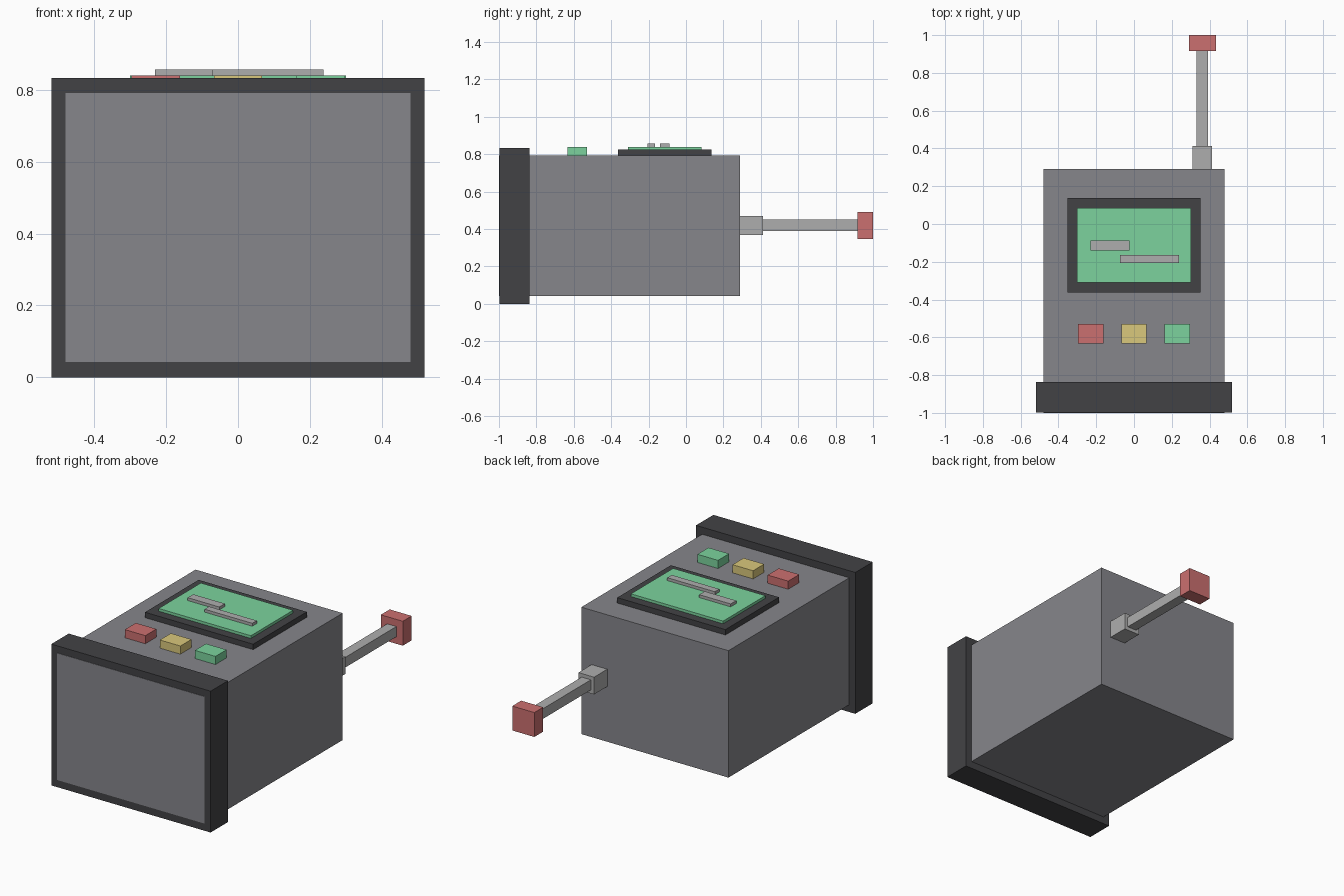
import bpy
import bmesh

if "Cube" in bpy.data.objects:
    bpy.data.objects.remove(bpy.data.objects["Cube"])


def material(name, rgb):
    m = bpy.data.materials.new(name)
    m.diffuse_color = (*rgb, 1)
    m.use_nodes = True
    m.node_tree.nodes["Principled BSDF"].inputs["Base Color"].default_value = m.diffuse_color
    return m


CASE = material("case_grey", (0.24, 0.24, 0.26))
DARK = material("dark_trim", (0.055, 0.055, 0.06))
METAL = material("light_metal", (0.42, 0.42, 0.42))
RED = material("red", (0.6, 0.16, 0.16))
YELLOW = material("yellow", (0.7, 0.58, 0.2))
GREEN = material("green", (0.2, 0.65, 0.34))


def box(name, x, y, z, mat):
    """Box from (min, max) ranges along each axis."""
    bm = bmesh.new()
    bmesh.ops.create_cube(bm, size=1)
    for v in bm.verts:
        v.co = [r[0] if c < 0 else r[1] for c, r in zip(v.co, (x, y, z))]
    mesh = bpy.data.meshes.new(name)
    bm.to_mesh(mesh)
    bm.free()
    mesh.materials.append(mat)
    obj = bpy.data.objects.new(name, mesh)
    bpy.context.collection.objects.link(obj)
    return obj


# Case and front bumper; the case face sits a hair proud of the bumper
TOP = 0.792
box("case", (-0.48, 0.48), (-1.0, 0.29), (0.043, TOP), CASE)
box("front_bumper", (-0.52, 0.52), (-0.998, -0.836), (0, 0.834), DARK)

# Display on top
box("display_bezel", (-0.353, 0.353), (-0.363, 0.137), (TOP - 0.01, 0.824), DARK)
box("display_screen", (-0.301, 0.301), (-0.31, 0.084), (0.81, 0.84), GREEN)
box("readout_bar_short", (-0.231, -0.025), (-0.139, -0.087), (0.83, 0.857), METAL)
box("readout_bar_long", (-0.073, 0.238), (-0.207, -0.165), (0.83, 0.857), METAL)

# Row of buttons
for name, cx, mat in (("red", -0.229, RED), ("yellow", 0, YELLOW), ("green", 0.229, GREEN)):
    box(name + "_button", (cx - 0.067, cx + 0.067), (-0.633, -0.53), (TOP - 0.01, 0.84), mat)

# Antenna on the back: socket, rod and tip on one axis
AX, AZ = 0.362, 0.42
for name, r, y, mat in (("antenna_socket", 0.051, (0.28, 0.413), METAL),
                        ("antenna_rod", 0.03, (0.40, 0.93), METAL),
                        ("antenna_tip", 0.072, (0.917, 1.0), RED)):
    box(name, (AX - r, AX + r), y, (AZ - r, AZ + r), mat)
